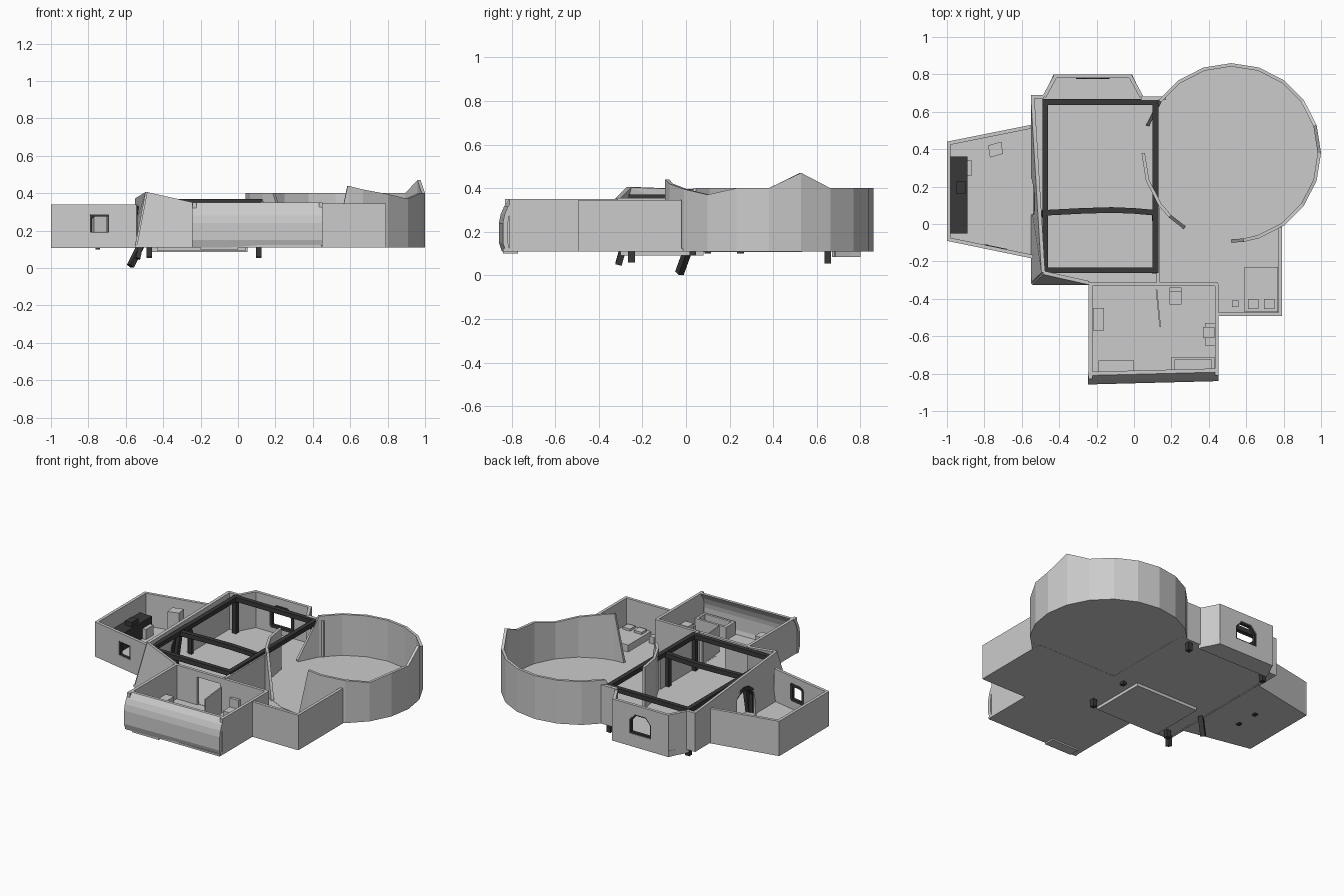
import bpy, bmesh
from math import cos, sin, radians, pi
from mathutils import Vector

if "Cube" in bpy.data.objects:
    bpy.data.objects.remove(bpy.data.objects["Cube"])

dark = bpy.data.materials.new("dark_timber")
dark.diffuse_color = (0.04, 0.04, 0.04, 1)
dark.use_nodes = True
dark.node_tree.nodes["Principled BSDF"].inputs["Base Color"].default_value = dark.diffuse_color


def obj(name, verts, faces, mat=None):
    bm = bmesh.new()
    vs = [bm.verts.new(v) for v in verts]
    for f in faces:
        bm.faces.new([vs[i] for i in f])
    bmesh.ops.recalc_face_normals(bm, faces=bm.faces[:])
    me = bpy.data.meshes.new(name)
    bm.to_mesh(me)
    bm.free()
    o = bpy.data.objects.new(name, me)
    bpy.context.collection.objects.link(o)
    if mat:
        me.materials.append(mat)
    return o


def loft(name, a, b, mat=None):
    """Closed solid between two matching outlines."""
    n = len(a)
    sides = [(i, (i + 1) % n, (i + 1) % n + n, i + n) for i in range(n)]
    return obj(name, list(a) + list(b), sides + [tuple(range(n)), tuple(range(n, 2 * n))], mat)


def prism(name, pts, z0, z1, mat=None):
    return loft(name, [(x, y, z0) for x, y in pts], [(x, y, z1) for x, y in pts], mat)


def box(name, x0, x1, y0, y1, z0, z1, mat=None):
    return prism(name, [(x0, y0), (x1, y0), (x1, y1), (x0, y1)], z0, z1, mat)


def panel(name, corners, t=0.02):
    o = obj(name, corners, [(0, 1, 2, 3)])
    m = o.modifiers.new("thickness", 'SOLIDIFY')
    m.thickness, m.offset = t, 0
    return o


def wall(name, p, q, z0, za, zb=None, t=0.02):
    return panel(name, [(*p, z0), (*q, z0), (*q, zb or za), (*p, za)], t)


def beam(name, p, q, w=0.03, h=0.03):
    p, q = Vector(p), Vector(q)
    d = (q - p).normalized()
    s = d.cross(Vector((0, 0, 1)) if abs(d.z) < 0.9 else Vector((0, 1, 0))).normalized()
    u = s.cross(d)
    off = [s * w / 2 * i + u * h / 2 * j for i, j in ((-1, -1), (1, -1), (1, 1), (-1, 1))]
    return loft(name, [p + o for o in off], [q + o for o in off], dark)


def cut(target, cutter):
    cutter.hide_render = True
    cutter.hide_viewport = True
    cutter.display_type = 'WIRE'
    m = target.modifiers.new("opening", 'BOOLEAN')
    m.operation, m.object, m.solver = 'DIFFERENCE', cutter, 'EXACT'


def frame(name, pts, w=0.018):
    for i in range(len(pts) - 1):
        beam(f"{name}_{i}", pts[i], pts[i + 1], w, w)


# Floors
left_pts = [(-1, -.09), (-.54, -.185), (-.54, .53), (-1, .44)]
bay_pts = [(-.49, .67), (-.43, .8), (-.01, .8), (.05, .67)]
box("hall_floor", -.55, .2, -.32, .68, .11, .125)
prism("left_room_floor", left_pts, .107, .122)
prism("bay_floor", bay_pts, .085, .125)
box("front_room_floor", -.24, .45, -.84, -.32, .11, .123)
box("right_room_floor", .12, .79, -.49, .05, .11, .124)
box("under_slab", -.43, .04, -.3, .08, .09, .11)
box("front_step", -.2, 0, -.84, -.77, .1, .11)
C, R = (.52, .38), .48
prism("round_floor", [(C[0] + .475 * cos(i * pi / 10), C[1] + .475 * sin(i * pi / 10))
                      for i in range(20)], .111, .126)

# Round room wall with a broken, uneven top edge
rim = [(-90, .13), (-82, .44), (-72, .42), (-54, .395), (-36, .37), (-18, .4), (0, .4), (18, .47)]
rim += [(a, .4) for a in range(36, 145, 18)] + [(162, .14)]
stub = [(180, .4), (198, .4), (216, .4), (226, .4), (238, .13)]
for name, prof in (("round_wall", rim), ("round_wall_stub", stub)):
    v, f = [], []
    for a, z in prof:
        c, s = cos(radians(a)), sin(radians(a))
        for r, h in ((R, .11), (R, z), (R - .018, z), (R - .018, .11)):
            v.append((C[0] + r * c, C[1] + r * s, h))
    n = len(prof)
    for i in range(n - 1):
        f += [(4 * i + k, 4 * i + (k + 1) % 4, 4 * i + 4 + (k + 1) % 4, 4 * i + 4 + k) for k in range(4)]
    obj(name, v, f + [(0, 1, 2, 3), tuple(4 * n - 4 + k for k in range(4))])

# Hall walls, leaning in at the front left corner
hall_left = panel("hall_left_wall", [(-.542, -.315, .11), (-.542, .68, .11), (-.542, .68, .37), (-.485, -.26, .405)])
panel("hall_front_wall", [(-.542, -.315, .11), (-.24, -.315, .11), (-.24, -.315, .35), (-.485, -.26, .405)])
wall("hall_right_wall", (.13, -.32), (.13, .1), .11, .355)
wall("hall_back_wall_left", (-.55, .68), (-.48, .68), .11, .37)
wall("hall_back_wall_right", (.04, .672), (.17, .672), .11, .37)
room_back = wall("front_room_back_wall", (-.24, -.322), (.45, -.322), .11, .35)

# Arched opening from hall to left room
arch = [(.05, .12), (.05, .25)] + [(.15 - .1 * cos(a * pi / 6), .25 + .07 * sin(a * pi / 6))
                                   for a in range(1, 6)] + [(.25, .25), (.25, .12)]
cut(hall_left, loft("arch_cutter", [(-.6, y, z) for y, z in arch], [(-.44, y, z) for y, z in arch]))
frame("arch_frame", [(-.525, y, z) for y, z in arch], .025)

# Open doorway and door leaf into the front room
cut(room_back, box("door_cutter", -.07, .1, -.38, -.26, .122, .31))
panel("door_leaf", [(.12, -.35, .125), (.14, -.55, .125), (.14, -.55, .3), (.12, -.35, .3)], .008)

# Left room walls and window
lw = wall("left_room_front_wall", (-.99, -.082), (-.54, -.175), .107, .34)
wall("left_room_back_wall", (-.99, .432), (-.54, .522), .107, .34)
wall("left_room_outer_wall", (-.99, -.09), (-.99, .44), .107, .34)
cut(lw, box("window_cutter", -.79, -.69, -.25, -.05, .19, .285))
frame("left_window_frame", [(x, -.13 - .206 * (x + .74), z) for x, z in
                            ((-.79, .185), (-.79, .27), (-.77, .285), (-.69, .285), (-.69, .185), (-.79, .185))])
box("outer_wall_lip", -1.0, -.99, -.05, .36, .232, .238, dark)

# Back bay walls and window
wall("bay_left_wall", (-.48, .68), (-.42, .79), .085, .365)
wall("bay_right_wall", (.04, .68), (-.02, .79), .085, .365)
bw = wall("bay_back_wall", (-.43, .79), (-.01, .79), .085, .365)
win = [(-.3, .17), (-.3, .26), (-.26, .305), (-.18, .305), (-.14, .26), (-.14, .17)]
cut(bw, loft("bay_cutter", [(x, .7, z) for x, z in win], [(x, .9, z) for x, z in win]))
frame("bay_window_frame", [(x, .785, z) for x, z in win + win[:1]], .02)

# Front room: side walls and a bulging front wall
wall("front_room_left_wall", (-.232, -.83), (-.232, -.32), .11, .35)
wall("front_room_right_wall", (.442, -.81), (.442, -.32), .11, .35)
prof = [(-.845, .11), (-.858, .15), (-.858, .24), (-.85, .28), (-.835, .315), (-.81, .35),
        (-.79, .35), (-.815, .31), (-.83, .27), (-.835, .24), (-.835, .15), (-.825, .11)]
loft("front_room_front_wall", [(-.245, y, z) for y, z in prof], [(.452, y + .018, z) for y, z in prof])

# Right room walls
wall("right_room_front_wall", (.44, -.482), (.79, -.482), .11, .345)
wall("right_room_side_wall", (.782, -.49), (.782, -.02), .11, .345)

# Timber roof frame, posts and feet
for x in (-.475, .115):
    beam("long_beam", (x, -.26, .355), (x, .665, .355))
for y in (-.248, .652):
    beam("end_beam", (-.49, y, .355), (.13, y, .355))
mid = [(-.475, .06), (-.28, .07), (-.12, .075), (.0, .07), (.115, .06)]
for a, b in zip(mid, mid[1:]):
    beam("cross_beam", (*a, .35), (*b, .35))
for x in (-.475, .11):
    for y, z in ((-.25, .06), (.65, .055)):
        beam("corner_post", (x, y, z), (x, y, .345))
beam("middle_post", (.11, .03, .09), (.11, .03, .345), .025)
beam("left_brace", (-.575, -.03, .01), (-.52, .01, .12))
beam("brace_post", (-.5, .05, .12), (-.475, .06, .345), .025)
beam("front_foot", (-.535, -.31, .05), (-.52, -.29, .12), .025)
for y in (.1, .25):
    beam("floor_peg", (-.75, y, .1), (-.75, y, .11), .025)

# Furniture: name, x0, x1, y0, y1, top height, material
for n, x0, x1, y0, y1, z, m in (
        ("desk", -.99, -.89, -.05, .36, .235, dark), ("desk_box", -.95, -.9, .16, .23, .265, dark),
        ("desk_stool", -.89, -.865, .26, .34, .19, None), ("wash_shelf", .38, .435, -.65, -.53, .2, None),
        ("wash_cabinet", .37, .43, -.61, -.55, .23, None), ("chest", -.19, 0, -.8, -.73, .2, None),
        ("side_cabinet", -.22, -.16, -.57, -.45, .2, None), ("chair_seat", .19, .255, -.43, -.34, .19, None),
        ("chair_back", .19, .255, -.36, -.34, .25, None), ("bed", .59, .77, -.47, -.23, .17, None),
        ("pillow_left", .61, .665, -.455, -.4, .185, None), ("pillow_right", .695, .75, -.455, -.4, .185, None),
        ("night_stand", .525, .56, -.445, -.41, .17, None)):
    box(n, x0, x1, y0, y1, .12, z, m)
tub = box("tub", .2, .43, -.81, -.71, .12, .21)
cut(tub, box("tub_cutter", .22, .415, -.795, -.725, .15, .3))
prism("cupboard", [(-.78, .42), (-.71, .44), (-.7, .375), (-.77, .355)], .12, .3)
